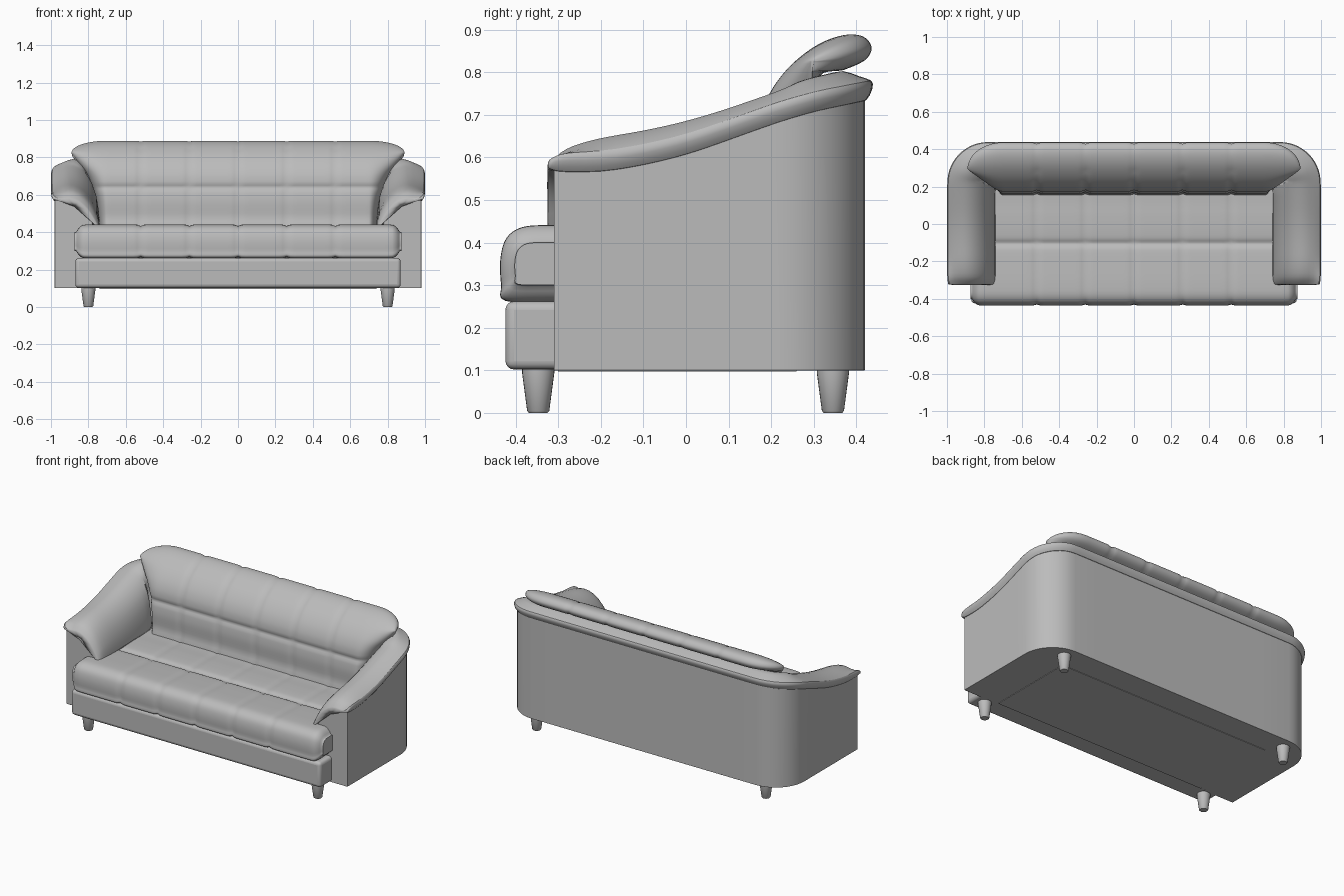
import bpy, bmesh, math

if "Cube" in bpy.data.objects:
    bpy.data.objects.remove(bpy.data.objects["Cube"])

mat = bpy.data.materials.new("grey upholstery")
mat.diffuse_color = (0.5, 0.5, 0.5, 1)
mat.use_nodes = True
mat.node_tree.nodes["Principled BSDF"].inputs["Base Color"].default_value = mat.diffuse_color


def finish(name, bm, angle=45, bevel=0, subdiv=0):
    bmesh.ops.recalc_face_normals(bm, faces=bm.faces)
    me = bpy.data.meshes.new(name)
    bm.to_mesh(me)
    bm.free()
    ob = bpy.data.objects.new(name, me)
    bpy.context.collection.objects.link(ob)
    me.materials.append(mat)
    if bevel:
        m = ob.modifiers.new("bevel", 'BEVEL')
        m.width, m.segments, m.limit_method = bevel, 4, 'ANGLE'
        m.angle_limit = math.radians(50)
    if subdiv:
        m = ob.modifiers.new("subdivision", 'SUBSURF')
        m.levels = m.render_levels = subdiv
    bpy.ops.object.select_all(action='DESELECT')
    ob.select_set(True)
    bpy.context.view_layer.objects.active = ob
    bpy.ops.object.shade_smooth_by_angle(angle=math.radians(angle))
    return ob


def loft(rings):
    """Skin closed rings of equal length and cap both ends."""
    bm = bmesh.new()
    rows = [[bm.verts.new(p) for p in r] for r in rings]
    n = len(rows[0])
    for a, b in zip(rows, rows[1:]):
        for i in range(n):
            j = (i + 1) % n
            bm.faces.new((a[i], a[j], b[j], b[i]))
    bm.faces.new(rows[0])
    bm.faces.new(rows[-1][::-1])
    return bm


def spline(pts, k=4):
    """Closed Catmull-Rom curve through the points."""
    out, n = [], len(pts)
    for i in range(n):
        a, b, c, d = (pts[(i + o) % n] for o in (-1, 0, 1, 2))
        for s in range(k):
            t = s / k
            out.append(tuple(0.5 * (2*q + (r-p)*t + (2*p-5*q+4*r-e)*t*t + (3*q-p-3*r+e)*t**3)
                             for p, q, r, e in zip(a, b, c, d)))
    return out


def table(pts, y):
    """Smooth lookup of height along the arm."""
    if y <= pts[0][0]:
        return pts[0][1]
    for (a, p), (b, q) in zip(pts, pts[1:]):
        if y <= b:
            return p + (q - p) * (y - a) / (b - a)
    return pts[-1][1]


TOP = [(-0.32, 0.60), (-0.28, 0.63), (-0.2, 0.652), (-0.1, 0.667), (0, 0.69),
       (0.1, 0.72), (0.2, 0.756), (0.3, 0.787), (0.42, 0.808)]
LOW = [(-0.2, 0.56), (-0.1, 0.575), (0, 0.60), (0.1, 0.635), (0.2, 0.672), (0.3, 0.702), (0.42, 0.728)]


def u_path(front):
    """Stations (x, y, inward x, inward y, inward scale) around arms and back."""
    half = [(0.98, y, -1, 0, 1) for y in front]
    half += [(0.98, -0.2 + 0.07 * i, -1, 0, 1) for i in range(6)]
    for i in range(11):
        a = math.pi / 2 * i / 10
        c, s = math.cos(a), math.sin(a)
        half.append((0.78 + 0.2 * c, 0.22 + 0.2 * s, -c, -s, 1 - 0.28 * s))
    half += [(x, 0.42, 0, -1, 0.72) for x in (0.6, 0.4, 0.2, 0)]
    return half + [(-x, y, -nx, ny, k) for x, y, nx, ny, k in half[-2::-1]]


def place(st, d, z):
    x, y, nx, ny, k = st
    if d > 0:
        d *= k
        if nx and ny:
            d = min(d, 0.19)
    return (x + nx * d, y + ny * d, z)


# body shell: arms and back in one U
rings = []
for st in u_path([-0.31, -0.26]):
    b = table(LOW, st[1])
    rings.append([place(st, d, z) for d, z in
                  ((0, 0.1), (0, b + 0.012), (0.08, b + 0.01), (0.15, b - 0.03), (0.19, b - 0.08),
                   (0.21, 0.42), (0.21, 0.1))])
finish("body_shell", loft(rings), 40, bevel=0.014)

# padded roll over arms and back, rounded off at the front ends
rings = []
for st in u_path([-0.326, -0.322, -0.312, -0.296, -0.27]):
    y = st[1]
    t, b = table(TOP, y), table(LOW, y)
    s = math.sqrt(max(0.02, 1 - (max(0, -0.28 - y) / 0.046) ** 2))
    pairs = [((-0.02, b + 0.035), (-0.004, b)),
             ((-0.02, b + 0.055), (0.02, b + 0.004)),
             ((0.018, t - 0.02), (0.05, b + 0.004)),
             ((0.07, t), (0.08, b)),
             ((0.13, t - 0.014), (0.12, b - 0.02)),
             ((0.185, t - 0.062), (0.16, b - 0.05)),
             ((0.225, t - 0.135), (0.19, b - 0.09)),
             ((0.25, 0.42), (0.215, 0.42))]
    up, dn = [], []
    for p, q in pairs:
        m = [(i + j) / 2 for i, j in zip(p, q)]
        up.append(place(st, *[c + (i - c) * s for i, c in zip(p, m)]))
        dn.append(place(st, *[c + (i - c) * s for i, c in zip(q, m)]))
    rings.append(up + dn[::-1])
finish("arm_and_back_roll", loft(rings), 60, subdiv=1)


def cushion(name, profile, core, half, end, smin, seam):
    """Profile points (y, z, half width) run along x, tufted at seams, rounded at the ends."""
    prof = spline(profile)
    inner = half - end
    xs = [0.02 * i for i in range(int(inner / 0.02 + 1e-6) + 1)]
    xs += [inner + end * math.sin(math.pi / 2 * i / 10) for i in range(1, 11)]
    xs = [-x for x in xs[:0:-1]] + xs
    rings = []
    for X in xs:
        t = max(0, (abs(X) - inner) / end)
        s = max(smin, math.sqrt(max(0, 1 - t * t)))
        groove = sum(math.exp(-((X - 0.26 * i) / 0.014) ** 2) for i in range(-2, 3))
        ring = []
        for y, z, w in prof:
            cy, cz = core(y, z)
            x = X if t == 0 else math.copysign(inner + t * (w - inner), X)
            L = math.hypot(cy - y, cz - z) or 1
            dip = min(0.011, 0.008 * groove + 0.009 * seam(y, z)) * s
            f = s * (1 - dip / L)
            ring.append((x, cy + (y - cy) * f, cz + (z - cz) * f))
        rings.append(ring)
    finish(name, loft(rings), 60)


# seat cushion with one cross seam
W = 0.875
cushion("seat_cushion",
        [(y, z, W) for y, z in ((0.25, 0.42), (0.1, 0.435), (0, 0.436), (-0.06, 0.433), (-0.1, 0.428),
                                (-0.14, 0.434), (-0.22, 0.438), (-0.32, 0.441), (-0.385, 0.436),
                                (-0.422, 0.41), (-0.436, 0.36), (-0.434, 0.30), (-0.424, 0.263),
                                (-0.3, 0.26), (0, 0.26), (0.25, 0.262))],
        lambda y, z: (max(y, -0.36), 0.35), W, 0.06, 0.55,
        lambda y, z: math.exp(-((y + 0.105) / 0.014) ** 2) if z > 0.4 else 0)

# back cushion, flaring into wings that overhang the roll
cushion("back_cushion",
        [(0.16, 0.40, 0.74), (0.165, 0.48, 0.745), (0.162, 0.56, 0.755), (0.168, 0.62, 0.77),
         (0.172, 0.66, 0.785), (0.18, 0.71, 0.81), (0.205, 0.765, 0.85), (0.25, 0.82, 0.885),
         (0.31, 0.865, 0.89), (0.37, 0.887, 0.89), (0.415, 0.884, 0.89), (0.436, 0.858, 0.89),
         (0.42, 0.828, 0.89), (0.37, 0.805, 0.885), (0.31, 0.785, 0.87), (0.30, 0.65, 0.78), (0.30, 0.40, 0.74)],
        lambda y, z: (0.295, min(z, 0.825)), 0.89, 0.19, 0.03,
        lambda y, z: math.exp(-((z - 0.64) / 0.014) ** 2) if y < 0.25 else 0)


def box(name, x, y0, y1, z0, z1, bevel=0.0):
    bm = bmesh.new()
    bmesh.ops.create_cube(bm, size=1)
    for v in bm.verts:
        v.co = (v.co.x * 2 * x, y0 + (v.co.y + 0.5) * (y1 - y0), z0 + (v.co.z + 0.5) * (z1 - z0))
    finish(name, bm, 40, bevel)


# base rail under the seat, and the underside
box("base_rail", 0.87, -0.424, 0.2, 0.102, 0.262, 0.02)
outline = [(s[0] * 0.99, s[1] * 0.99) for s in u_path([-0.3])]
finish("underside", loft([[(x, y, z) for x, y in outline] for z in (0.1, 0.14)]), 40)
box("bottom_panel", 0.74, -0.3, 0.26, 0.097, 0.11)

# tapered legs
for sx, a in ((-1, "left"), (1, "right")):
    for y, b in ((-0.347, "front"), (0.345, "back")):
        rings = [[(sx * 0.8 + r * math.cos(i * math.pi / 12), y + r * math.sin(i * math.pi / 12), z)
                  for i in range(24)]
                 for r, z in ((0.022, 0), (0.026, 0.005), (0.038, 0.095), (0.038, 0.115))]
        finish(f"{b}_{a}_leg", loft(rings), 50)
